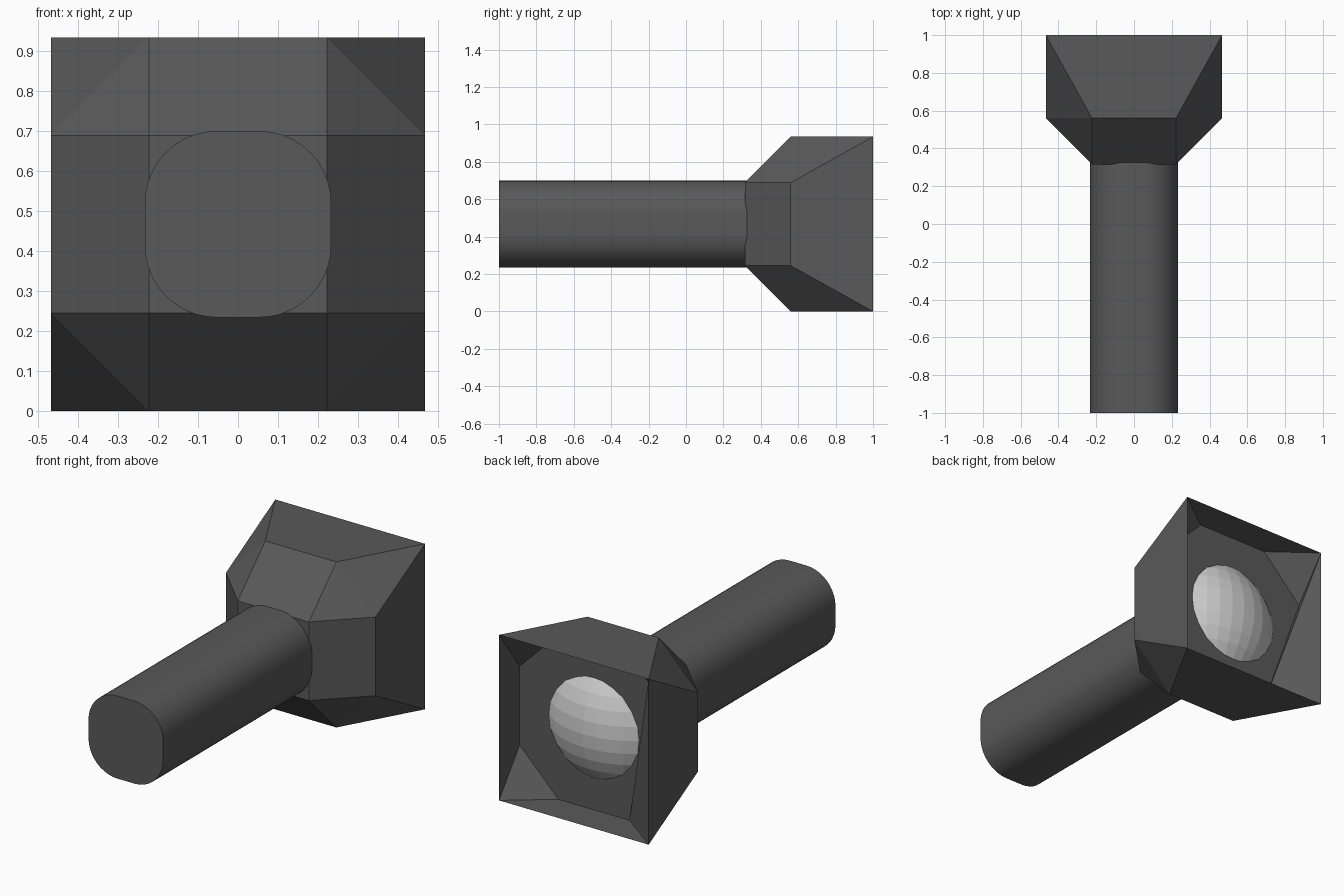
import bpy, bmesh, math
from mathutils import Matrix

if "Cube" in bpy.data.objects:
    bpy.data.objects.remove(bpy.data.objects["Cube"])

ZC = 0.467          # axis height
H, I = 0.467, 0.222  # head half size, chamfer half size
PLATE = 0.82        # depth of the recessed plate

dark = bpy.data.materials.new("dark_grey")
dark.diffuse_color = (0.10, 0.10, 0.10, 1)
dark.use_nodes = True
dark.node_tree.nodes["Principled BSDF"].inputs["Base Color"].default_value = dark.diffuse_color


def add_object(name, bm, mat=None):
    bmesh.ops.recalc_face_normals(bm, faces=bm.faces)
    me = bpy.data.meshes.new(name)
    bm.to_mesh(me)
    bm.free()
    ob = bpy.data.objects.new(name, me)
    bpy.context.collection.objects.link(ob)
    if mat:
        me.materials.append(mat)
    return ob


def ring(bm, pts, y):
    return [bm.verts.new((x, y, ZC + z)) for x, z in pts]


def square(s):
    return [(s, s), (-s, s), (-s, -s), (s, -s)]


def octagon(h, i):
    # two points per corner, in the same order as square()
    return [(h, i), (i, h), (-i, h), (-h, i), (-h, -i), (-i, -h), (i, -h), (h, -i)]


# Handle: rounded square tube with closed ends
bm = bmesh.new()
r, flat, n = 0.18, 0.053, 10
profile = []
for q in range(4):
    cx, cz = square(flat)[q]
    for k in range(n + 1):
        a = math.pi / 2 * (q + k / n)
        profile.append((cx + r * math.cos(a), cz + r * math.sin(a)))
a, b = ring(bm, profile, -1.0), ring(bm, profile, 0.40)
bm.faces.new(a)
bm.faces.new(b)
for k in range(len(a)):
    m = (k + 1) % len(a)
    bm.faces.new((a[k], a[m], b[m], b[k]))
handle = add_object("handle", bm, dark)
bpy.context.view_layer.objects.active = handle
handle.select_set(True)
bpy.ops.object.shade_smooth_by_angle(angle=math.radians(35))
handle.select_set(False)

# Head: chamfered box with a recessed plate in its open end
bm = bmesh.new()
front = ring(bm, square(I), 0.315)
mid = ring(bm, octagon(H, I), 0.56)
rim = ring(bm, square(H), 1.0)
inner = ring(bm, octagon(H - 0.003, I), PLATE)
bm.faces.new(front)
for k in range(4):
    m = (k + 1) % 4
    p, q, s = 2 * k, 2 * k + 1, (2 * k + 2) % 8
    bm.faces.new((front[k], front[m], mid[s], mid[q]))   # sloped sides
    bm.faces.new((front[k], mid[p], mid[q]))             # front corners
    bm.faces.new((mid[q], mid[s], rim[m], rim[k]))       # outer walls
    bm.faces.new((mid[p], mid[q], rim[k]))               # outer corners
    # inner walls; one corner is collapsed to a single point
    if k == 1:
        bm.faces.new((inner[3], inner[5], rim[1]))
        bm.faces.new((inner[5], rim[2], rim[1]))
    else:
        bm.faces.new((inner[q], inner[s], rim[m], rim[k]))
    if k != 2:
        bm.faces.new((inner[p], inner[q], rim[k]))
bm.faces.new([v for k, v in enumerate(inner) if k != 4])  # plate
bm.verts.remove(inner[4])
add_object("head", bm, dark)

# Lens: faceted dome showing through the plate
R, D, RAD = 0.39, 0.32, 0.282
yc = PLATE - D * math.sqrt(1 - (RAD / R) ** 2)
bm = bmesh.new()
bmesh.ops.create_uvsphere(bm, u_segments=32, v_segments=16, radius=1,
                          matrix=Matrix.Translation((0, yc, ZC)) @ Matrix.Diagonal((R, D, R, 1)))
bmesh.ops.bisect_plane(bm, geom=bm.verts[:] + bm.edges[:] + bm.faces[:],
                       plane_co=(0, PLATE - 0.01, 0), plane_no=(0, 1, 0), clear_inner=True)
add_object("lens", bm)
